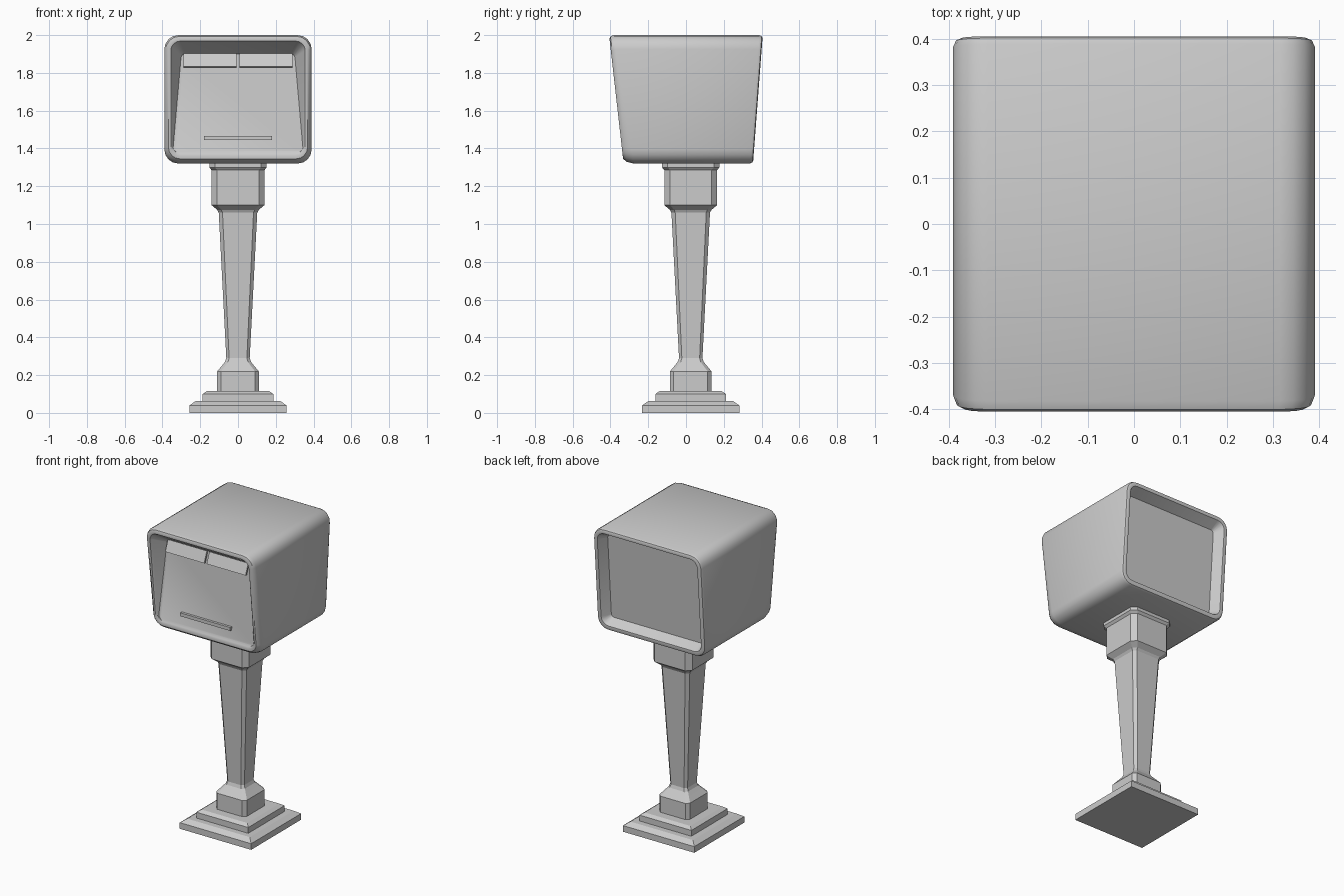
import bpy, math
from mathutils import Matrix

if "Cube" in bpy.data.objects:
    bpy.data.objects.remove(bpy.data.objects["Cube"])

POLE_Y = 0.025


def loft(name, rings, smooth=None):
    """Skin a list of equal-length vertex rings and cap both ends."""
    n = len(rings[0])
    verts = [v for r in rings for v in r]
    faces = []
    for k in range(len(rings) - 1):
        for i in range(n):
            j = (i + 1) % n
            faces.append((k * n + i, k * n + j, (k + 1) * n + j, (k + 1) * n + i))
    faces.append(tuple(reversed(range(n))))
    faces.append(tuple(range((len(rings) - 1) * n, len(rings) * n)))
    mesh = bpy.data.meshes.new(name)
    mesh.from_pydata(verts, [], faces)
    mesh.update()
    obj = bpy.data.objects.new(name, mesh)
    bpy.context.collection.objects.link(obj)
    bpy.ops.object.select_all(action='DESELECT')
    obj.select_set(True)
    bpy.context.view_layer.objects.active = obj
    bpy.ops.object.mode_set(mode='EDIT')
    bpy.ops.mesh.select_all(action='SELECT')
    bpy.ops.mesh.normals_make_consistent(inside=False)
    bpy.ops.object.mode_set(mode='OBJECT')
    if smooth:
        bpy.ops.object.shade_smooth_by_angle(angle=math.radians(smooth))
    return obj


def head_ring(hx_low, hx_top, z0, z1, r, y_low, y_top, seg=4):
    """Rounded rectangle standing in a leaning plane (y varies with z)."""
    pts = []
    for sx, top, start in ((1, True, 0), (-1, True, 90), (-1, False, 180), (1, False, 270)):
        for i in range(seg + 1):
            a = math.radians(start + 90 * i / seg)
            z = (z1 - r if top else z0 + r) + r * math.sin(a)
            t = (z - z0) / (z1 - z0)
            hx = hx_low + (hx_top - hx_low) * t
            pts.append((sx * (hx - r) + r * math.cos(a), y_low + (y_top - y_low) * t, z))
    return pts


def square_ring(h, c, z):
    """Square with corners cut by c."""
    d = h - c
    pts = [(h, -d), (h, d), (d, h), (-d, h), (-h, d), (-h, -d), (-d, -h), (d, -h)]
    if c == 0:
        pts = [(h, -h), (h, h), (-h, h), (-h, -h)]
    return [(x, y + POLE_Y, z) for x, y in pts]


def box(name, size, loc, tilt=0):
    bpy.ops.mesh.primitive_cube_add(size=1, location=loc, rotation=(tilt, 0, 0))
    obj = bpy.context.object
    obj.name = name
    obj.data.transform(Matrix.Diagonal((*size, 1)))
    return obj


# Head shell: front panel, rim, outer body, back rim, back panel
loft("head", [
    head_ring(0.345, 0.30, 1.385, 1.90, 0.02, -0.325, -0.298),
    head_ring(0.348, 0.348, 1.372, 1.960, 0.045, -0.330, -0.386),
    head_ring(0.356, 0.356, 1.362, 1.968, 0.05, -0.335, -0.402),
    head_ring(0.368, 0.368, 1.345, 1.980, 0.06, -0.333, -0.405),
    head_ring(0.382, 0.382, 1.329, 1.993, 0.07, -0.314, -0.400),
    head_ring(0.39, 0.39, 1.32, 2.0, 0.075, -0.275, -0.382),
    head_ring(0.39, 0.39, 1.32, 2.0, 0.075, 0.338, 0.388),
    head_ring(0.384, 0.384, 1.326, 1.994, 0.07, 0.351, 0.401),
    head_ring(0.374, 0.374, 1.337, 1.984, 0.06, 0.356, 0.405),
    head_ring(0.36, 0.36, 1.352, 1.97, 0.05, 0.355, 0.402),
    head_ring(0.33, 0.33, 1.385, 1.935, 0.02, 0.295, 0.335),
], smooth=35)

# Twin flaps and lower slot on the front panel
for side, label in ((-1, "left"), (1, "right")):
    box(f"flap_{label}", (0.28, 0.012, 0.075), (side * 0.149, -0.316, 1.866), math.radians(-22))
box("slot_bar", (0.36, 0.03, 0.022), (0, -0.322, 1.455))

# Post: foot block, flare, tapering shaft, collar and cap
loft("post", [square_ring(*p) for p in (
    (0.11, 0.02, 0.10), (0.11, 0.02, 0.22), (0.085, 0.018, 0.25), (0.069, 0.016, 0.27),
    (0.062, 0.015, 0.29), (0.102, 0.02, 1.06), (0.11, 0.022, 1.075), (0.14, 0.03, 1.10),
    (0.14, 0.03, 1.285), (0.152, 0.03, 1.30), (0.152, 0.03, 1.335))])

# Stepped square base
loft("base_plate", [square_ring(h, 0, z) for h, z in
                    ((0.257, 0), (0.257, 0.04), (0.225, 0.062), (0.18, 0.062))])
loft("base_step", [square_ring(h, 0, z) for h, z in
                   ((0.187, 0.055), (0.187, 0.10), (0.165, 0.115))])
